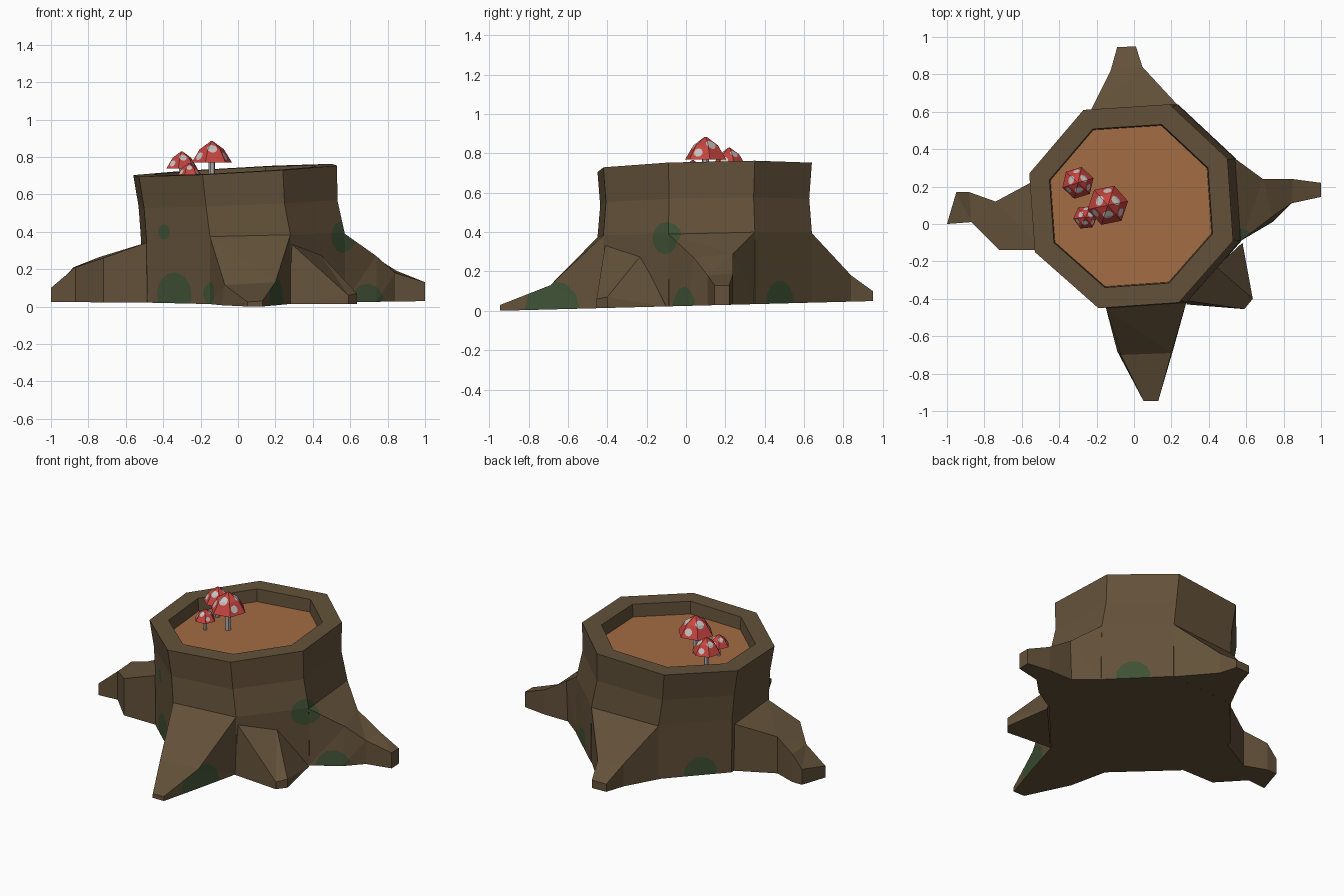
import bpy, bmesh, math
from mathutils import Vector as V

if "Cube" in bpy.data.objects:
    bpy.data.objects.remove(bpy.data.objects["Cube"])


def material(name, rgb):
    m = bpy.data.materials.new(name)
    m.diffuse_color = (*rgb, 1)
    m.use_nodes = True
    m.node_tree.nodes["Principled BSDF"].inputs["Base Color"].default_value = m.diffuse_color
    return m


BARK = material("bark brown", (0.125, 0.083, 0.042))
MOSS = material("moss green", (0.050, 0.082, 0.036))
WOOD = material("cut wood orange", (0.37, 0.15, 0.058))
RED = material("cap red", (0.56, 0.058, 0.050))
PALE = material("spot white", (0.58, 0.54, 0.52))
STEM = material("stem grey", (0.42, 0.40, 0.39))


def ground(y):            # the underside is slightly tilted
    return 0.025 + 0.026 * y


def rim_z(x, y):          # tilted saw cut
    return 0.727 + 0.055 * x + 0.025 * y


def loft(rings):
    """Join rings of equal length, cap both ends."""
    bm = bmesh.new()
    vs = [[bm.verts.new(p) for p in r] for r in rings]
    n = len(vs[0])
    for a, b in zip(vs, vs[1:]):
        for i in range(n):
            j = (i + 1) % n
            bm.faces.new((a[i], a[j], b[j], b[i]))
    bm.faces.new(vs[0][::-1])
    bm.faces.new(vs[-1])
    bmesh.ops.recalc_face_normals(bm, faces=bm.faces)
    return bm


def spot(bm, c, axis, r, index, depth=0.3):
    """Cut a round patch into the surface facing axis and colour it."""
    bm.normal_update()
    c, axis = V(c), V(axis).normalized()
    u = axis.orthogonal().normalized()
    w = axis.cross(u)
    faces = {f for f in bm.faces if f.normal.dot(axis) > 0.25 and f.material_index == 0}
    for k in range(12):
        a = math.tau * k / 12
        d = u * math.cos(a) + w * math.sin(a)
        co = c + d * r
        if not faces:
            return
        geom = list(faces | {e for f in faces for e in f.edges} | {v for f in faces for v in f.verts})
        res = bmesh.ops.bisect_plane(bm, geom=geom, dist=1e-5, plane_co=co, plane_no=d)
        faces |= {g for g in res["geom"] if isinstance(g, bmesh.types.BMFace)}
        faces = {f for f in faces if f.is_valid and (f.calc_center_median() - co).dot(d) < 0}
    for f in faces:
        if abs((f.calc_center_median() - c).dot(axis)) < depth:
            f.material_index = index


def finish(name, bm, mats):
    me = bpy.data.meshes.new(name)
    bm.to_mesh(me)
    bm.free()
    for m in mats:
        me.materials.append(m)
    ob = bpy.data.objects.new(name, me)
    bpy.context.collection.objects.link(ob)
    return ob


# Moss patches: centre, facing direction, radius
MOSS_SPOTS = [
    ((-0.36, -0.30, 0.06), (-0.65, -0.75, 0), 0.12),
    ((-0.16, -0.47, 0.07), (-0.9, -0.45, 0.1), 0.06),
    ((-0.41, -0.25, 0.40), (-0.65, -0.75, 0), 0.04),
    ((0.57, -0.11, 0.37), (1, -0.4, 0), 0.08),
    ((0.20, -0.68, 0.01), (1, -0.2, 0.1), 0.14),
    ((0.70, -0.02, 0.02), (0.65, -0.75, 0), 0.10),
    ((0.40, 0.47, 0.05), (0.7, 0.7, 0), 0.10),
    ((-0.42, 0.44, 0.05), (-0.7, 0.7, 0), 0.10),
]


def bark_part(name, bm):
    bmesh.ops.triangulate(bm, faces=[f for f in bm.faces if f.material_index == 0])
    for c, axis, r in MOSS_SPOTS:
        spot(bm, c, axis, r, 1)
    finish(name, bm, [BARK, MOSS, WOOD])


# Trunk: eight-sided, with rim and sunken cut face
RIM = [(-0.19, -0.45), (0.24, -0.42), (0.53, -0.09), (0.50, 0.35),
       (0.19, 0.64), (-0.27, 0.61), (-0.56, 0.27), (-0.53, -0.15)]
CX, CY = -0.02, 0.10


def ring(scale, dx, zf):
    pts = []
    for x, y in RIM:
        px, py = CX + (x - CX) * scale + dx, CY + (y - CY) * scale
        pts.append((px, py, zf(px, py)))
    return pts


trunk = loft([
    ring(1.0, 0.045, lambda x, y: ground(y)),
    ring(1.0, 0.04, lambda x, y: 0.385 + 0.02 * x + 0.015 * y),
    ring(0.975, 0.015, lambda x, y: 0.55 + 0.04 * x + 0.02 * y),
    ring(1.0, 0, rim_z),
    ring(0.8, 0, rim_z),
    ring(0.79, 0, lambda x, y: rim_z(x, y) - 0.08),
])
trunk.faces.ensure_lookup_table()
trunk.faces[len(trunk.faces) - 1].material_index = 2
bark_part("trunk", trunk)


# Roots: each section is a left and a right top corner, dropped to the ground
def root(name, sections):
    rings = []
    for s in sections:
        a, b = s[0], s[1]
        la, lb = s[2:] if len(s) == 4 else (a, b)
        rings.append([a, b, (lb[0], lb[1], ground(lb[1])), (la[0], la[1], ground(la[1]))])
    bark_part(name, loft(rings))


root("left_root", [
    ((-0.48, -0.14, 0.345), (-0.48, 0.26, 0.345)),
    ((-0.72, -0.14, 0.26), (-0.74, 0.12, 0.265)),
    ((-0.87, 0.01, 0.21), (-0.88, 0.17, 0.21)),
    ((-1.0, 0.0, 0.10), (-0.95, 0.17, 0.13)),
])
root("front_root", [
    ((-0.15, -0.449, 0.375), (0.28, -0.419, 0.385)),
    ((-0.07, -0.70, 0.115), (0.20, -0.69, 0.13), (-0.09, -0.68), (0.21, -0.67)),
    ((0.05, -0.945, 0.025), (0.13, -0.945, 0.03)),
])
root("front_right_root", [
    ((0.28, -0.41, 0.34), (0.44, -0.23, 0.28), (0.28, -0.43), (0.58, -0.10)),
    ((0.59, -0.455, 0.06), (0.635, -0.40, 0.07)),
])
root("right_root", [
    ((0.57, -0.09, 0.39), (0.54, 0.35, 0.40)),
    ((0.74, 0.04, 0.27), (0.69, 0.24, 0.29), (0.74, 0.01), (0.68, 0.24)),
    ((0.84, 0.11, 0.18), (0.85, 0.24, 0.19)),
    ((1.0, 0.145, 0.13), (1.0, 0.22, 0.13)),
])
root("back_root", [
    ((0.23, 0.64, 0.395), (-0.23, 0.61, 0.385)),
    ((0.045, 0.84, 0.18), (-0.125, 0.82, 0.19)),
    ((0.01, 0.95, 0.10), (-0.09, 0.945, 0.10)),
])


# Mushrooms: six-sided spotted caps on thin stems
def mushroom(name, x, y, r, z0, z1, turn):
    def hexagon(rad, z):
        return [(x + rad * math.cos(turn + k * math.tau / 6),
                 y + rad * math.sin(turn + k * math.tau / 6), z) for k in range(6)]
    h = z1 - z0
    cap = loft([hexagon(r * 0.2, z0 + h * 0.2), hexagon(r, z0),
                hexagon(r * 0.6, z0 + h * 0.62), hexagon(r * 0.04, z1)])
    bmesh.ops.triangulate(cap, faces=cap.faces)
    for k in range(6):
        a = turn + 0.35 + k * math.tau / 6
        d, t = (0.78, 0.36) if k % 2 else (0.5, 0.68)
        c = (x + r * d * math.cos(a), y + r * d * math.sin(a), z0 + h * t)
        spot(cap, c, (math.cos(a), math.sin(a), 0.9), r * (0.2 if k % 2 else 0.24), 1, r * 0.4)
    finish(name + "_cap", cap, [RED, PALE])
    floor = rim_z(x, y) - 0.085
    s = r * 0.17
    finish(name + "_stem", loft([hexagon(s, floor), hexagon(s, z0 + h * 0.25)]), [STEM])


mushroom("large_mushroom", -0.14, 0.10, 0.11, 0.77, 0.885, 0.2)
mushroom("medium_mushroom", -0.30, 0.22, 0.087, 0.738, 0.83, 0.3)
mushroom("small_mushroom", -0.26, 0.035, 0.065, 0.70, 0.768, 0.1)
